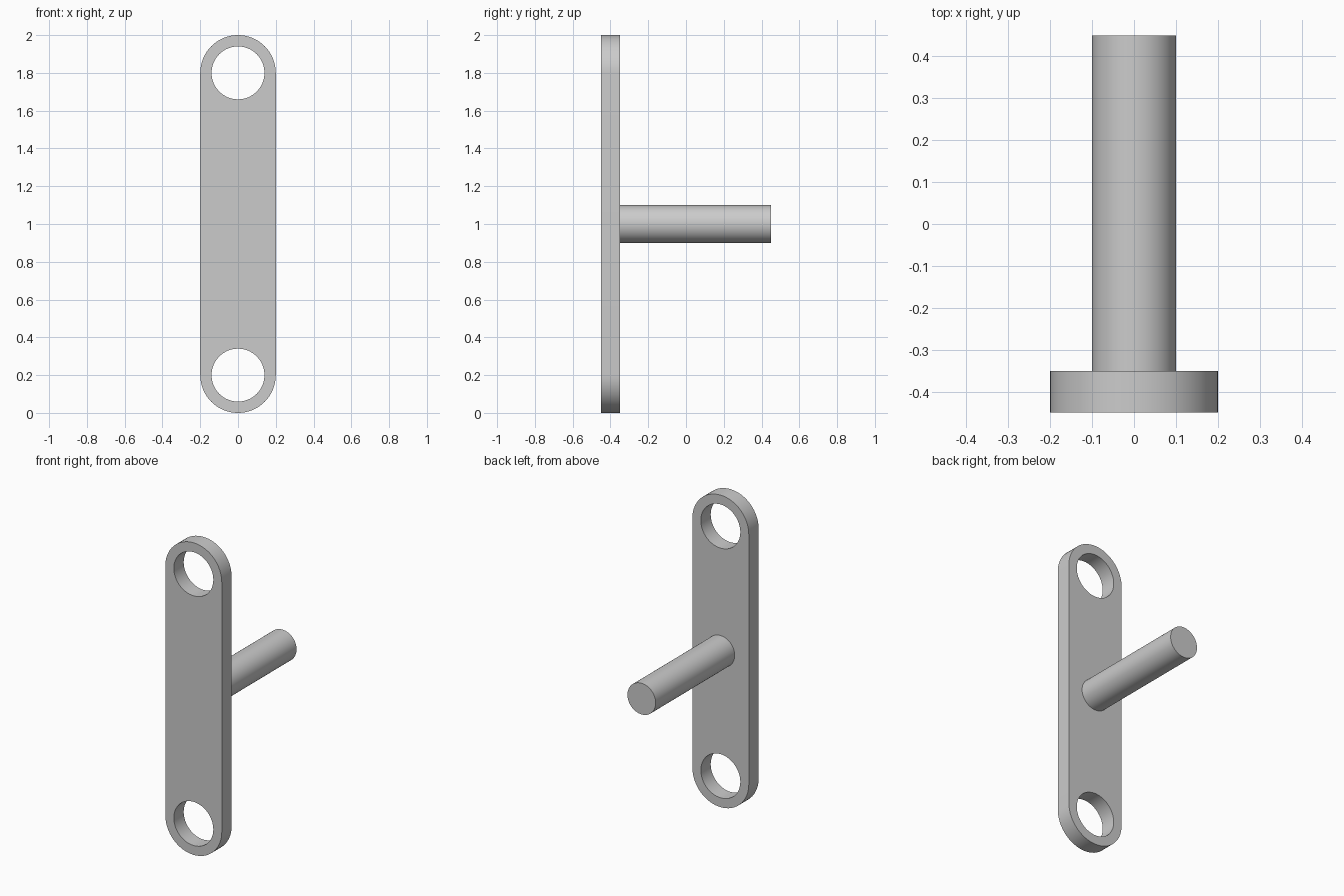
import bpy
import bmesh
from math import cos, sin, pi, radians

cube = bpy.data.objects.get("Cube")
if cube:
    bpy.data.objects.remove(cube, do_unlink=True)

SEGMENTS = 64
HALF_WIDTH = 0.2
HOLE_RADIUS = 0.14
EYE_HEIGHTS = (0.2, 1.8)
FRONT, PLATE_BACK, PIN_END = -0.45, -0.35, 0.45

grey = bpy.data.materials.new("plain grey")
grey.use_nodes = True
colour = (0.6, 0.6, 0.6, 1)
grey.diffuse_color = colour
grey.node_tree.nodes["Principled BSDF"].inputs["Base Color"].default_value = colour


def arc(radius, height, start, sweep, count):
    """Points of an arc in the xz plane, centred on x = 0."""
    angles = [start + sweep * i / count for i in range(count + 1)]
    return [(radius * cos(a), height + radius * sin(a)) for a in angles]


def extrude_profile(name, profile, y_start, y_end):
    """Solid prism made by pushing an xz profile along y."""
    bm = bmesh.new()
    face = bm.faces.new([bm.verts.new((x, y_start, z)) for x, z in profile])
    result = bmesh.ops.extrude_face_region(bm, geom=[face], use_keep_orig=True)
    moved = [v for v in result["geom"] if isinstance(v, bmesh.types.BMVert)]
    bmesh.ops.translate(bm, verts=moved, vec=(0, y_end - y_start, 0))
    bmesh.ops.recalc_face_normals(bm, faces=bm.faces)
    mesh = bpy.data.meshes.new(name)
    bm.to_mesh(mesh)
    bm.free()
    mesh.materials.append(grey)
    obj = bpy.data.objects.new(name, mesh)
    bpy.context.collection.objects.link(obj)
    return obj


def circle(radius, height):
    return arc(radius, height, 0, 2 * pi, SEGMENTS)[:-1]


def activate(obj):
    bpy.ops.object.select_all(action='DESELECT')
    obj.select_set(True)
    bpy.context.view_layer.objects.active = obj


# Flat plate with rounded ends
low, high = EYE_HEIGHTS
outline = (arc(HALF_WIDTH, high, 0, pi, SEGMENTS // 2)
           + arc(HALF_WIDTH, low, pi, pi, SEGMENTS // 2))
plate = extrude_profile("plate", outline, FRONT, PLATE_BACK)

# Round hole through each end
for height in EYE_HEIGHTS:
    cutter = extrude_profile("hole_cutter", circle(HOLE_RADIUS, height),
                             FRONT - 0.1, PLATE_BACK + 0.1)
    cutter.hide_render = True
    cut = plate.modifiers.new("hole", 'BOOLEAN')
    cut.operation = 'DIFFERENCE'
    cut.solver = 'EXACT'
    cut.object = cutter
    activate(plate)
    bpy.ops.object.modifier_apply(modifier=cut.name)
    bpy.data.objects.remove(cutter, do_unlink=True)

# Round pin standing out from the middle of the back
pin = extrude_profile("pin", circle(0.1, 1.0), PLATE_BACK, PIN_END)

for part in (plate, pin):
    activate(part)
    bpy.ops.object.shade_smooth_by_angle(angle=radians(30))
